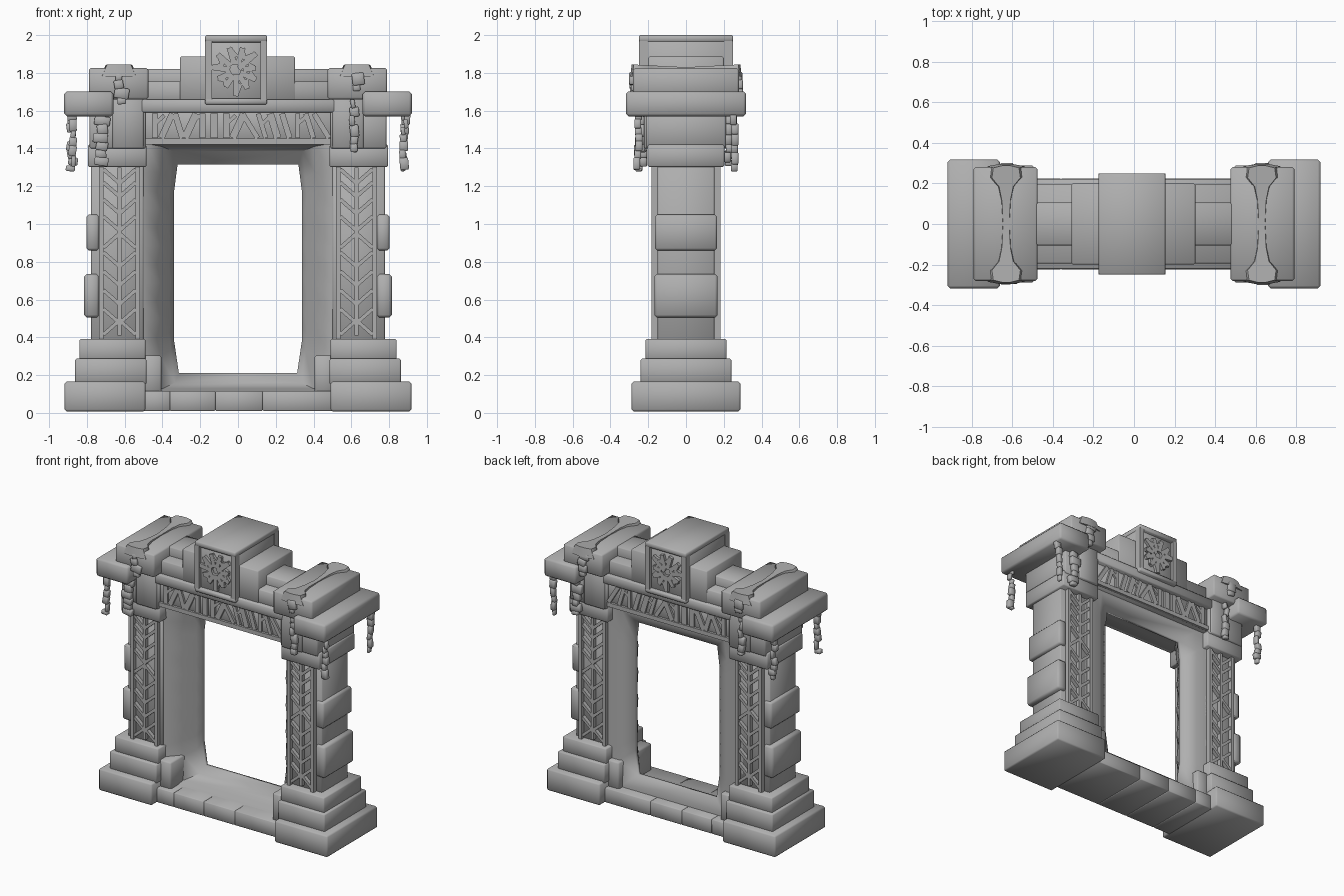
import bpy, bmesh, math, random
from mathutils import Matrix, Vector

random.seed(4)
cube = bpy.data.objects.get("Cube")
if cube:
    bpy.data.objects.remove(cube, do_unlink=True)

stone = bpy.data.materials.new("grey_stone")
stone.use_nodes = True
GREY = (0.43, 0.43, 0.43, 1)
stone.diffuse_color = GREY
stone.node_tree.nodes["Principled BSDF"].inputs["Base Color"].default_value = GREY


def finish(name, bm):
    """Turn a bmesh into a stone object; worn edges shade softly, square ones stay sharp."""
    bmesh.ops.recalc_face_normals(bm, faces=bm.faces[:])
    mesh = bpy.data.meshes.new(name)
    bm.to_mesh(mesh)
    bm.free()
    mesh.materials.append(stone)
    mesh.shade_smooth()
    mesh.set_sharp_from_angle(angle=math.radians(65))
    ob = bpy.data.objects.new(name, mesh)
    bpy.context.collection.objects.link(ob)


def add_box(bm, lo, hi, turn=None, bevel=0):
    """Add a box, bevelled if asked; turn rotates it about its own centre."""
    lo, hi = Vector(lo), Vector(hi)
    size = [abs(v) for v in hi - lo]
    m = Matrix.Translation((lo + hi) / 2) @ (turn or Matrix()) @ Matrix.Diagonal((*size, 1))
    verts = bmesh.ops.create_cube(bm, size=1, matrix=m)["verts"]
    if bevel:
        edges = list({e for v in verts for e in v.link_edges})
        bmesh.ops.bevel(bm, geom=edges, offset=bevel, segments=1, affect='EDGES')


def box(name, x0, x1, hy, z0, z1, bevel=0.007):
    bm = bmesh.new()
    add_box(bm, (x0, -hy, z0), (x1, hy, z1), bevel=bevel)
    finish(name, bm)


def add_bar(bm, p, q, width, hy, inner):
    """Add a bar between two (x, z) points on the front and the back, from depth inner to hy."""
    p, q = Vector((p[0], 0, p[1])), Vector((q[0], 0, q[1]))
    d, c = q - p, (p + q) / 2
    half = Vector((d.length / 2, (hy - inner) / 2, width / 2))
    for face in (-1, 1):
        mid = c + Vector((0, face * (hy + inner) / 2, 0))
        add_box(bm, mid - half, mid + half, Matrix.Rotation(-math.atan2(d.z, d.x), 4, 'Y'))


def loft(name, rings, closed=False):
    """Skin a row of equal rings; cap the ends unless the row is closed."""
    bm = bmesh.new()
    rows = [[bm.verts.new(p) for p in ring] for ring in rings]
    n = len(rows[0])
    pairs = list(zip(rows, rows[1:])) + ([(rows[-1], rows[0])] if closed else [])
    for a, b in pairs:
        for i in range(n):
            j = (i + 1) % n
            bm.faces.new((a[i], a[j], b[j], b[i]))
    if not closed:
        bm.faces.new(rows[0])
        bm.faces.new(rows[-1])
    finish(name, bm)


def vine(name, x, y, top, bottom, girth=1.0):
    """Hanging growth: a knobbly stack of little blocks."""
    bm = bmesh.new()
    z = top
    while z > bottom:
        low = max(z - random.uniform(0.035, 0.06), bottom)
        w = girth * random.uniform(0.01, 0.026)
        cx, cy = x + random.uniform(-0.01, 0.01), y + random.uniform(-0.006, 0.006)
        add_box(bm, (cx - w, cy - 0.018, low - 0.006), (cx + w, cy + 0.018, z),
                Matrix.Rotation(random.uniform(-0.2, 0.2), 4, 'Y'), bevel=0.005)
        z = low
    finish(name, bm)


# Pillars, left and right
for s, side in ((1, "left"), (-1, "right")):
    # stepped foot
    box(side + "_plinth", s * 0.49, s * 0.918, 0.288, 0.008, 0.165, 0.01)
    box(side + "_plinth_step", s * 0.485, s * 0.862, 0.24, 0.15, 0.287)
    box(side + "_shaft_foot", s * 0.49, s * 0.84, 0.214, 0.27, 0.392)
    box(side + "_inner_buttress", s * 0.405, s * 0.52, 0.19, 0.1, 0.305, 0.01)

    # shaft with two jutting stones on the outside
    box(side + "_shaft", s * 0.5, s * 0.778, 0.15, 0.38, 1.32)
    box(side + "_lower_jutting_stone", s * 0.735, s * 0.815, 0.168, 0.505, 0.735, 0.014)
    box(side + "_upper_jutting_stone", s * 0.735, s * 0.802, 0.165, 0.86, 1.05, 0.012)

    # carved strip with spine, rails and branching ribs
    cx = s * 0.627
    bm = bmesh.new()
    for e in (-1, 1):
        add_bar(bm, (cx + e * 0.096, 0.38), (cx + e * 0.096, 1.31), 0.024, 0.183, 0.14)
        for z in (0.5, 0.6, 0.7, 0.8, 0.99, 1.08, 1.17, 1.24):
            add_bar(bm, (cx, z - 0.025), (cx + e * 0.085, z + 0.05), 0.02, 0.177, 0.14)
        for z in (0.49, 0.95):
            add_bar(bm, (cx, z), (cx + e * 0.085, z - 0.075), 0.02, 0.177, 0.14)
    add_bar(bm, (cx, 0.41), (cx, 1.3), 0.02, 0.178, 0.14)
    finish(side + "_panel_ribs", bm)

    # capital, overhanging slab and cap
    box(side + "_capital_lower", s * 0.485, s * 0.795, 0.203, 1.302, 1.42)
    box(side + "_capital_upper", s * 0.49, s * 0.785, 0.212, 1.4, 1.6)
    box(side + "_capital_corner", s * 0.5, s * 0.665, 0.222, 1.4, 1.7)
    box(side + "_overhang_slab", s * 0.66, s * 0.92, 0.318, 1.57, 1.702, 0.014)
    box(side + "_cap", s * 0.475, s * 0.79, 0.28, 1.66, 1.825, 0.01)

    # crust draped over the cap, pinched in the middle
    plan = [(-0.296, 0.03), (-0.285, 0.09), (-0.235, 0.1), (-0.19, 0.05), (-0.12, 0.03), (0, 0.022),
            (0.12, 0.03), (0.19, 0.05), (0.235, 0.1), (0.285, 0.09), (0.296, 0.03)]
    loft(side + "_cap_crust", [[(s * 0.63 - w, y, 1.78), (s * 0.63 + w, y, 1.78),
                                (s * 0.63 + w * 0.7, y * 0.97, 1.83 + abs(y) * 0.05),
                                (s * 0.63 - w * 0.7, y * 0.97, 1.83 + abs(y) * 0.05)]
                               for y, w in plan])

    # growths: each one repeats on the opposite face, turned half round
    f = "front" if s > 0 else "back"
    vine(f + "_long_vine", s * 0.61, -s * 0.235, 1.66, 1.385)
    vine(f + "_short_vine", -s * 0.72, -s * 0.225, 1.57, 1.315, 1.7)
    vine(f + "_upper_vine", -s * 0.625, -s * 0.28, 1.8, 1.64, 1.6)
    vine(f + "_cap_knob", s * 0.63, -s * 0.28, 1.8, 1.71, 1.6)
    vine(f + "_edge_vine", s * 0.88, -s * 0.255, 1.59, 1.285)
    vine(f + "_far_edge_vine", -s * 0.88, -s * 0.255, 1.59, 1.285)


# Sloping inner frame around the opening, narrowest near the back
def frame_ring(y, hx, z0, z1, jag=0):
    steps = [z0 + 0.17 + (z1 - z0 - 0.31) * i / 10 for i in range(11)]
    right = [(hx - 0.025, z0)] + [(hx + (jag if i % 2 else -jag), z) for i, z in enumerate(steps)]
    right.append((hx - 0.018, z1))
    return [(x, y, z) for x, z in right] + [(-x, y, z) for x, z in reversed(right)]


loft("inner_frame", [frame_ring(-0.14, 0.5, 0.11, 1.425), frame_ring(-0.04, 0.42, 0.13, 1.41, 0.01),
                     frame_ring(0.04, 0.36, 0.16, 1.385, 0.004), frame_ring(0.075, 0.338, 0.21, 1.315),
                     frame_ring(0.1, 0.338, 0.21, 1.315), frame_ring(0.15, 0.43, 0.13, 1.4),
                     frame_ring(0.15, 0.56, 0.05, 1.5), frame_ring(-0.14, 0.56, 0.05, 1.5)], closed=True)

# Threshold of four slabs
cuts = (-0.51, -0.36, -0.12, 0.13, 0.51)
for i, (a, b) in enumerate(zip(cuts, cuts[1:])):
    box(f"threshold_slab_{i + 1}", a, b, 0.225, 0.01, 0.116, 0.005)

# Lintel
box("lintel", -0.52, 0.52, 0.187, 1.42, 1.62)
box("lintel_band", -0.52, 0.52, 0.222, 1.59, 1.66)
box("lintel_shoulder", -0.5, 0.5, 0.195, 1.64, 1.755)
box("lintel_ridge", -0.5, 0.5, 0.105, 1.7, 1.82)
box("crown_step", -0.308, 0.302, 0.2, 1.64, 1.887)

# Abstract chiselled wedges along the lintel
bm = bmesh.new()
add_bar(bm, (-0.5, 1.437), (0.5, 1.437), 0.03, 0.204, 0.17)
for i in range(15):
    x = -0.44 + i * 0.063
    lean = random.choice((-0.04, -0.02, 0, 0.03))
    add_bar(bm, (x - lean, 1.455), (x + lean, 1.585), random.uniform(0.025, 0.04), 0.202, 0.17)
    if i % 3 == 0:
        add_bar(bm, (x, 1.53), (x + 0.05, 1.575), 0.02, 0.201, 0.17)
finish("lintel_chisel_marks", bm)

# Crown block with a carved starburst
cx, cz = -0.01, 1.812
box("crown_block", cx - 0.16, cx + 0.16, 0.225, 1.63, 1.98)
box("crown_lid", cx - 0.164, cx + 0.164, 0.25, 1.962, 2.0)
box("crown_sill", cx - 0.164, cx + 0.164, 0.25, 1.632, 1.665)
bm = bmesh.new()
for e in (-1, 1):
    add_bar(bm, (cx + e * 0.146, 1.655), (cx + e * 0.146, 1.97), 0.036, 0.249, 0.2)
finish("crown_frame", bm)
bm = bmesh.new()
for i in range(11):
    a = 2 * math.pi * (i + 0.25) / 11
    r0, r1 = random.uniform(0.015, 0.04), random.uniform(0.1, 0.14)
    tip = (cx + r1 * math.cos(a), cz + r1 * math.sin(a))
    add_bar(bm, (cx + r0 * math.cos(a), cz + r0 * math.sin(a)), tip, 0.03, 0.245, 0.2)
    bend = a + random.choice((-0.35, 0.35))
    add_bar(bm, (cx + 0.075 * math.cos(bend), cz + 0.075 * math.sin(bend)), tip, 0.018, 0.244, 0.2)
finish("crown_starburst", bm)
